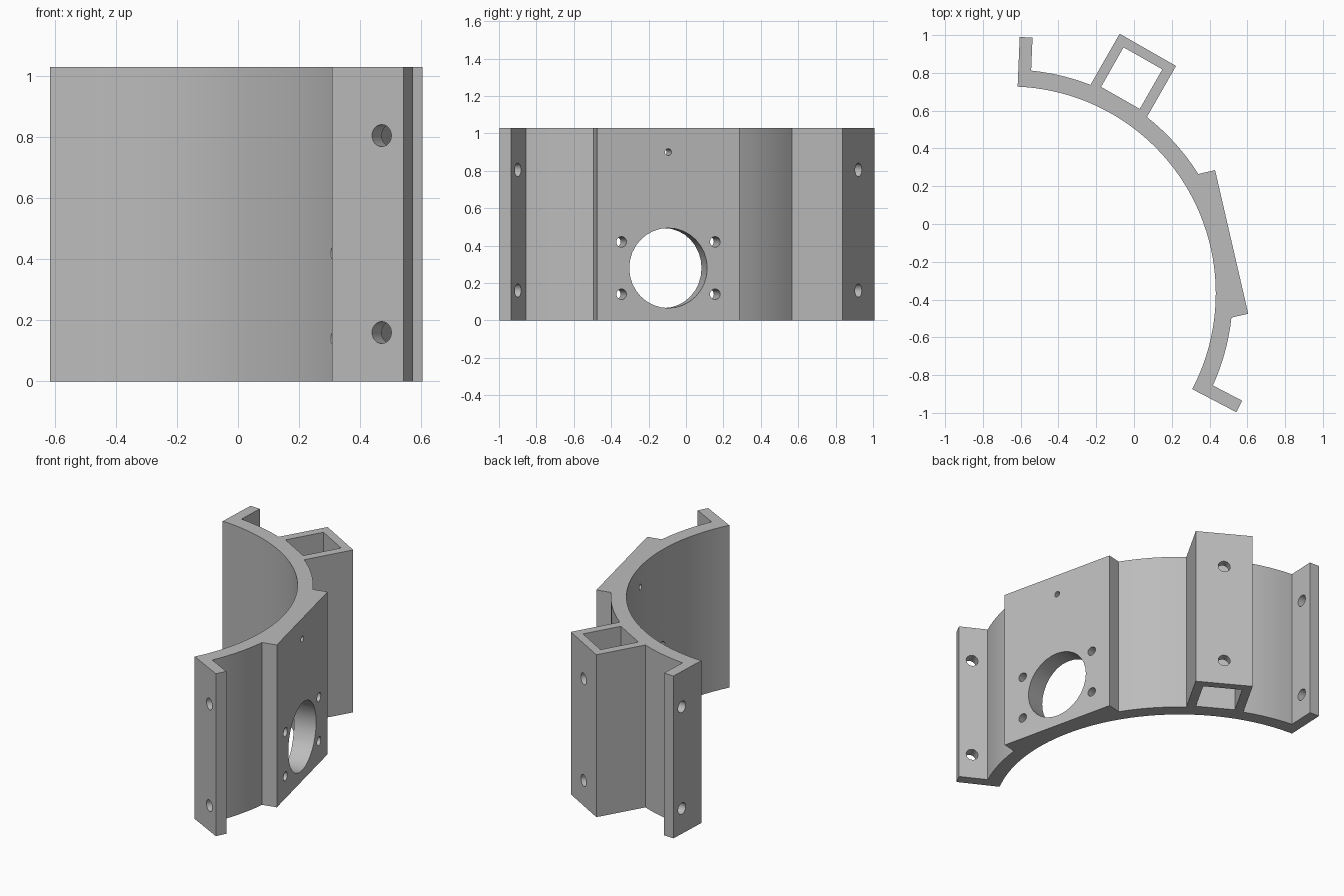
import bpy
import bmesh
from math import radians, degrees, asin, sin, cos
from mathutils import Vector, Matrix

if "Cube" in bpy.data.objects:
    bpy.data.objects.remove(bpy.data.objects["Cube"], do_unlink=True)

HEIGHT = 1.03
CENTRE = Vector((-0.662, -0.367))          # axis of the curved wall
R_IN, R_OUT, R_FLANGE = 1.095, 1.185, 1.358
START, END = -27.6, 87.6                   # angles of the wall ends
FLANGE = 0.068                             # flange thickness
PLATE, PLATE_R, PLATE_HALF = 13, 1.21, 0.39
TUBE, TUBE_R, TUBE_HALF = 60.3, 1.484, 0.172


def polar(angle, r, t=0.0):
    """Point at distance r along a direction, moved t sideways."""
    a = radians(angle)
    return CENTRE + Vector((r * cos(a) - t * sin(a), r * sin(a) + t * cos(a)))


def arc(r, a0, a1, step=2.5):
    n = max(2, round(abs(a1 - a0) / step))
    return [polar(a0 + (a1 - a0) * i / n, r) for i in range(n + 1)]


def spread(half):
    """Angle covered by a sideways offset on the outer wall."""
    return degrees(asin(half / R_OUT))


def new_object(name, bm):
    bmesh.ops.recalc_face_normals(bm, faces=bm.faces)
    mesh = bpy.data.meshes.new(name)
    bm.to_mesh(mesh)
    bm.free()
    obj = bpy.data.objects.new(name, mesh)
    bpy.context.collection.objects.link(obj)
    return obj


def prism(name, outline, z0, z1):
    bm = bmesh.new()
    base = bm.faces.new([bm.verts.new((p.x, p.y, z0)) for p in outline])
    top = bmesh.ops.extrude_face_region(bm, geom=[base])["geom"]
    verts = [v for v in top if isinstance(v, bmesh.types.BMVert)]
    bmesh.ops.translate(bm, verts=verts, vec=(0, 0, z1 - z0))
    return new_object(name, bm)


def add_hole(bm, point, z, angle, radius, depth, segments=24):
    axis = Vector((cos(radians(angle)), sin(radians(angle)), 0))
    turn = axis.to_track_quat("Z", "Y").to_matrix().to_4x4()
    bmesh.ops.create_cone(
        bm, cap_ends=True, segments=segments, radius1=radius, radius2=radius,
        depth=depth, matrix=Matrix.Translation((point.x, point.y, z)) @ turn)


# Curved wall with end flanges, square tube and flat mounting plate
f, p, s = spread(FLANGE), spread(PLATE_HALF), spread(TUBE_HALF)
outline = arc(R_IN, START, END)
outline += [polar(END, R_FLANGE), polar(END, R_FLANGE, -FLANGE)]
outline += arc(R_OUT, END - f, TUBE + s)
outline += [polar(TUBE, TUBE_R, TUBE_HALF), polar(TUBE, TUBE_R, -TUBE_HALF)]
outline += arc(R_OUT, TUBE - s, PLATE + p)
outline += [polar(PLATE, PLATE_R, PLATE_HALF), polar(PLATE, PLATE_R, -PLATE_HALF)]
outline += arc(R_OUT, PLATE - p, START + f)
outline += [polar(START, R_FLANGE, FLANGE), polar(START, R_FLANGE)]
bracket = prism("curved_bracket", outline, 0, HEIGHT)

# Square opening through the tube
opening = [polar(TUBE, r, t) for r, t in
           ((1.191, -0.118), (1.432, -0.118), (1.432, 0.118), (1.191, 0.118))]
tube_cutter = prism("tube_opening_cutter", opening, -0.1, HEIGHT + 0.1)

# Screw holes in flanges and tube, motor and screw holes in the plate
bm = bmesh.new()
for z in (0.16, 0.805):
    add_hole(bm, polar(START, 1.278), z, START + 90, 0.036, 0.3)
    add_hole(bm, polar(END, 1.278), z, END + 90, 0.036, 0.3)
    add_hole(bm, polar(TUBE, 1.46), z, TUBE, 0.036, 0.15)
add_hole(bm, polar(PLATE, 1.15), 0.28, PLATE, 0.214, 0.4, 32)
add_hole(bm, polar(PLATE, 1.15), 0.90, PLATE, 0.018, 0.4)
for t in (-0.257, 0.257):
    for z in (0.14, 0.42):
        add_hole(bm, polar(PLATE, 1.15, t), z, PLATE, 0.028, 0.4)
hole_cutter = new_object("hole_cutter", bm)

bpy.ops.object.select_all(action="DESELECT")
bpy.context.view_layer.objects.active = bracket
bracket.select_set(True)
for cutter in (tube_cutter, hole_cutter):
    cutter.hide_render = True
    mod = bracket.modifiers.new(cutter.name, "BOOLEAN")
    mod.operation = "DIFFERENCE"
    mod.solver = "EXACT"
    mod.object = cutter
    bpy.ops.object.modifier_apply(modifier=mod.name)
    bpy.data.objects.remove(cutter, do_unlink=True)

# Single grey material
grey = bpy.data.materials.new("plain_grey")
grey.use_nodes = True
colour = (0.5, 0.5, 0.5, 1)
grey.diffuse_color = colour
grey.node_tree.nodes["Principled BSDF"].inputs["Base Color"].default_value = colour
bracket.data.materials.clear()
bracket.data.materials.append(grey)
bpy.ops.object.shade_smooth_by_angle(angle=radians(25))
